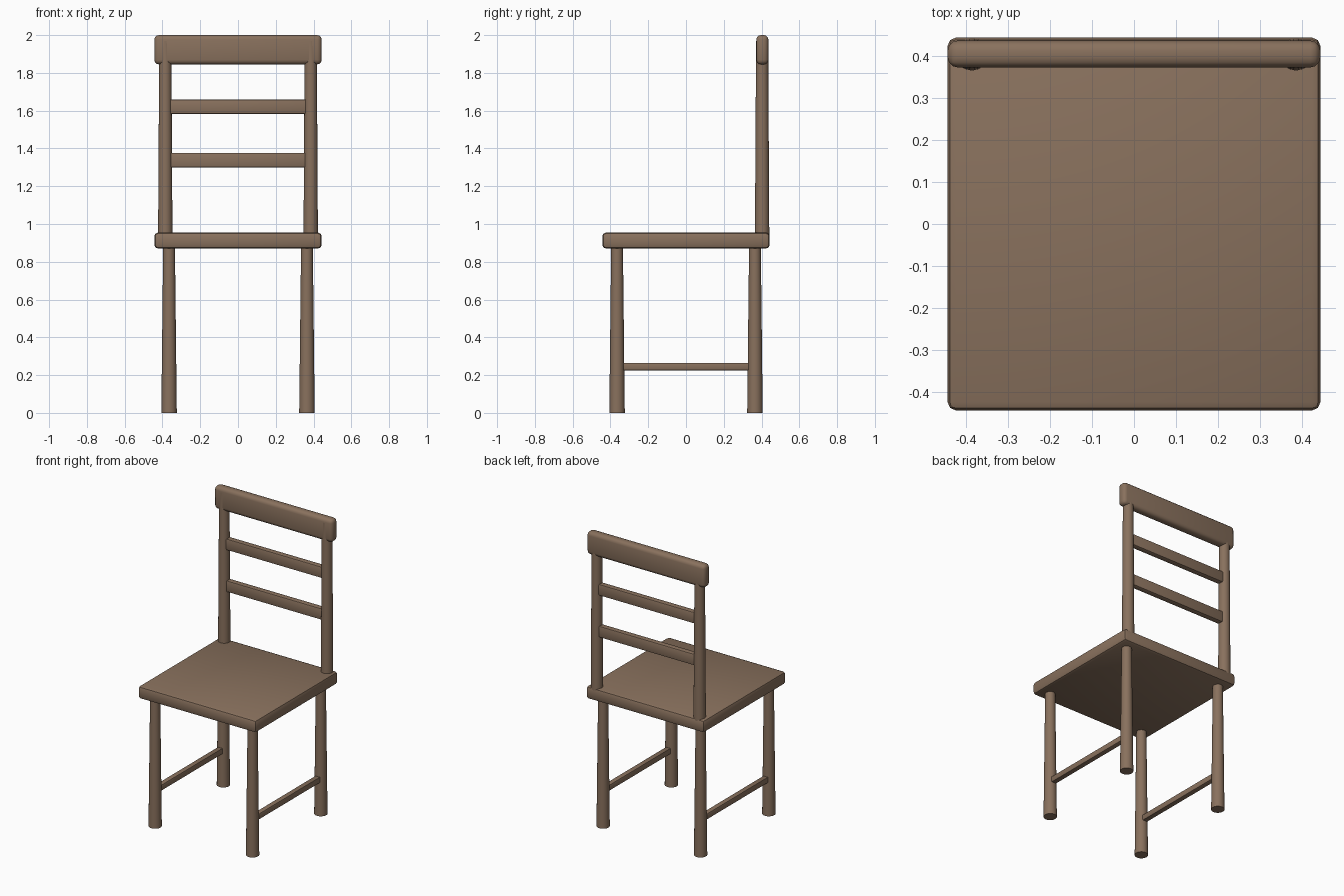
import bpy, bmesh, math
from mathutils import Matrix, Vector

cube = bpy.data.objects.get("Cube")
if cube:
    bpy.data.objects.remove(cube, do_unlink=True)

COLOUR = (0.25, 0.165, 0.11, 1)
wood = bpy.data.materials.new("brown_wood")
wood.use_nodes = True
wood.diffuse_color = COLOUR
bsdf = wood.node_tree.nodes["Principled BSDF"]
bsdf.inputs["Base Color"].default_value = COLOUR
bsdf.inputs["Roughness"].default_value = 0.8


def finish(name, bm):
    mesh = bpy.data.meshes.new(name)
    bm.to_mesh(mesh)
    bm.free()
    mesh.materials.append(wood)
    obj = bpy.data.objects.new(name, mesh)
    bpy.context.collection.objects.link(obj)
    bpy.ops.object.select_all(action="DESELECT")
    obj.select_set(True)
    bpy.context.view_layer.objects.active = obj
    bpy.ops.object.shade_smooth_by_angle(angle=math.radians(35))
    return obj


def board(name, low, high, bevel, segments=2):
    """Box between two corners with rounded edges."""
    low, high = Vector(low), Vector(high)
    bm = bmesh.new()
    bmesh.ops.create_cube(bm, size=1, matrix=Matrix.Translation((low + high) / 2)
                          @ Matrix.Diagonal((high - low).to_4d()))
    bmesh.ops.bevel(bm, geom=bm.edges[:], offset=bevel, segments=segments,
                    profile=0.5, affect="EDGES")
    return finish(name, bm)


def spindle(name, x, y, z0, z1, r0, r1):
    """Tapered round post."""
    bm = bmesh.new()
    bmesh.ops.create_cone(bm, cap_ends=True, segments=32, radius1=r0, radius2=r1,
                          depth=z1 - z0, matrix=Matrix.Translation((x, y, (z0 + z1) / 2)))
    return finish(name, bm)


# Seat
board("seat", (-0.443, -0.443, 0.87), (0.443, 0.443, 0.955), 0.02)

# Legs, side stretchers and back posts
for side, sx in (("left", 1), ("right", -1)):
    for end, sy in (("front", -1), ("back", 1)):
        spindle(f"{end}_{side}_leg", sx * 0.365, sy * 0.365, 0, 0.89, 0.041, 0.031)
    board(f"{side}_stretcher", (sx * 0.365 - 0.018, -0.35, 0.225),
          (sx * 0.365 + 0.018, 0.35, 0.265), 0.006)
    spindle(f"{side}_back_post", sx * 0.385, 0.403, 0.94, 1.97, 0.038, 0.032)

# Back slats
for name, z in (("lower_slat", 1.3), ("upper_slat", 1.583)):
    board(name, (-0.37, 0.383, z), (0.37, 0.423, z + 0.077), 0.008)

# Top rail
board("top_rail", (-0.443, 0.372, 1.845), (0.443, 0.436, 2.0), 0.024, 3)
